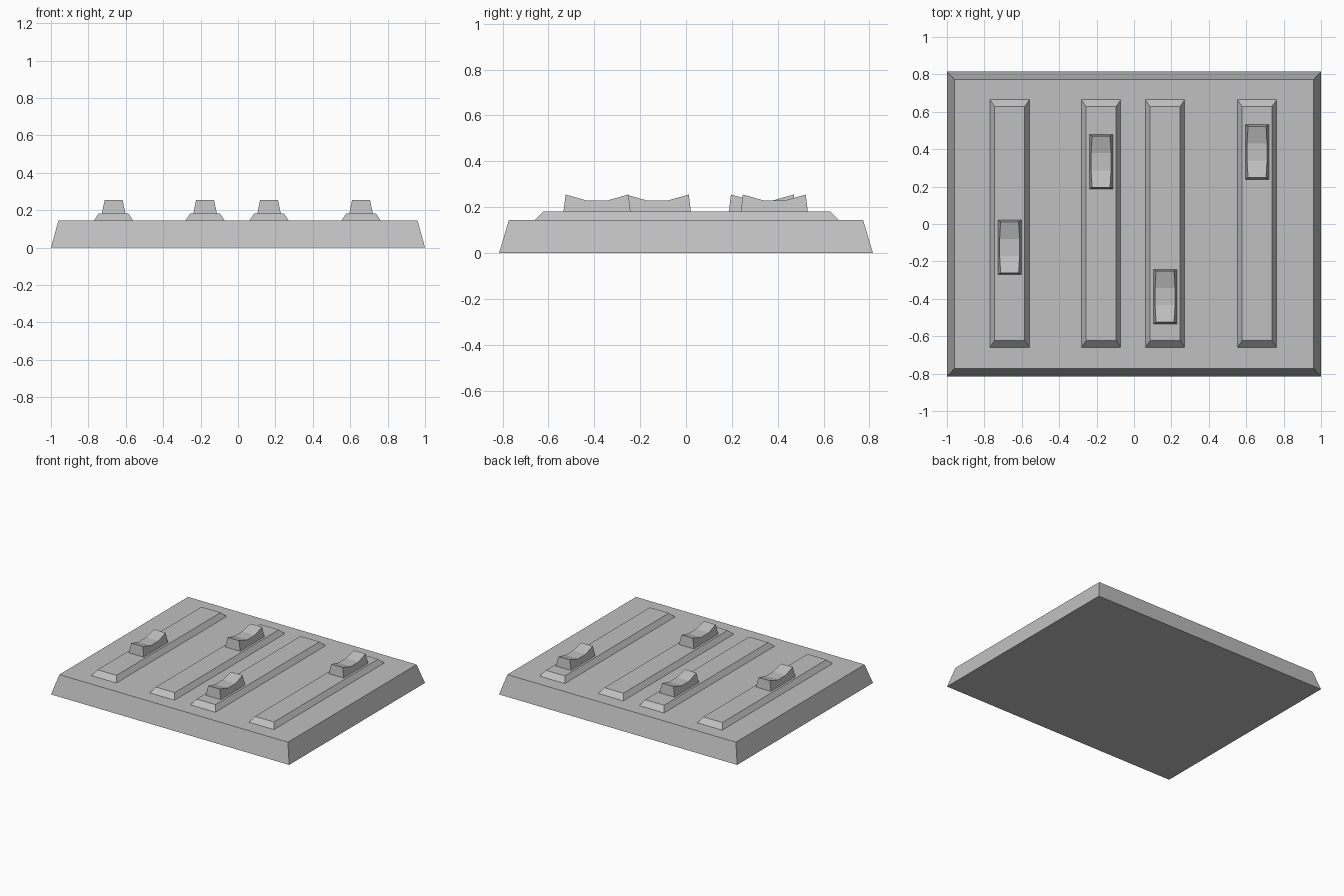
import bpy
import bmesh

cube = bpy.data.objects.get("Cube")
if cube:
    bpy.data.objects.remove(cube, do_unlink=True)

grey = bpy.data.materials.new("plain_grey")
grey.use_nodes = True
colour = (0.53, 0.53, 0.53, 1)
grey.diffuse_color = colour
bsdf = next(n for n in grey.node_tree.nodes if n.type == 'BSDF_PRINCIPLED')
bsdf.inputs["Base Color"].default_value = colour


def tapered_block(name, centre, half, inset, z0, z1, dip=0.0):
    """Block whose top is inset; a dip adds a three-facet hollow along y."""
    cx, cy = centre
    hx, hy = half
    tx, ty = hx - inset[0], hy - inset[1]
    profile = [(-hy, z0), (hy, z0), (ty, z1)]
    if dip:
        profile += [(ty / 3, z1 - dip), (-ty / 3, z1 - dip)]
    profile.append((-ty, z1))

    bm = bmesh.new()
    sides = []
    for s in (-1, 1):
        ring = []
        for y, z in profile:
            w = hx - inset[0] * (z - z0) / (z1 - z0)
            ring.append(bm.verts.new((cx + s * w, cy + y, z)))
        bm.faces.new(ring)
        sides.append(ring)
    left, right = sides
    n = len(profile)
    for i in range(n):
        j = (i + 1) % n
        bm.faces.new((left[i], left[j], right[j], right[i]))
    bmesh.ops.recalc_face_normals(bm, faces=bm.faces)
    mesh = bpy.data.meshes.new(name)
    bm.to_mesh(mesh)
    bm.free()
    mesh.materials.append(grey)
    obj = bpy.data.objects.new(name, mesh)
    bpy.context.collection.objects.link(obj)
    return obj


# Base panel
tapered_block("base_panel", (0, 0), (1, 0.815), (0.04, 0.043), 0, 0.145)

# Slider tracks, each with a hollowed finger knob: (x, knob y)
sliders = [(-0.665, -0.125), (-0.176, 0.333), (0.166, -0.388), (0.658, 0.385)]
for i, (x, y) in enumerate(sliders, 1):
    tapered_block(f"slider_track_{i}", (x, 0.003), (0.105, 0.662),
                  (0.025, 0.037), 0.145, 0.182)
    tapered_block(f"slider_knob_{i}", (x, y), (0.063, 0.146),
                  (0.015, 0.009), 0.182, 0.255, dip=0.026)
